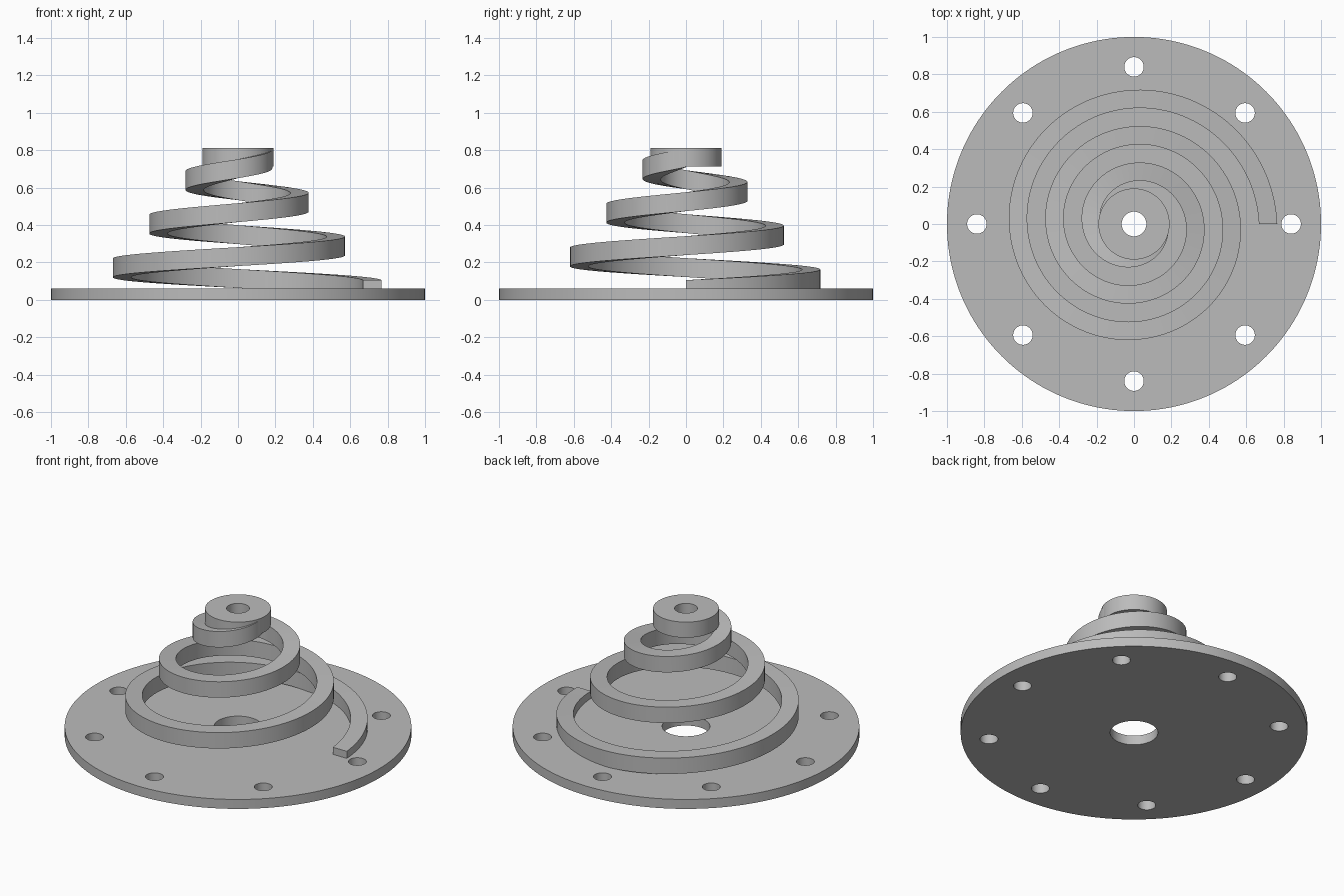
import bpy, bmesh
from math import cos, sin, pi, radians
from mathutils import Matrix

cube = bpy.data.objects.get("Cube")
if cube:
    bpy.data.objects.remove(cube, do_unlink=True)

grey = bpy.data.materials.new("plain grey")
grey.use_nodes = True
GREY = (0.5, 0.5, 0.5, 1)
grey.diffuse_color = GREY
grey.node_tree.nodes["Principled BSDF"].inputs["Base Color"].default_value = GREY


def make_object(name, bm):
    bmesh.ops.recalc_face_normals(bm, faces=bm.faces)
    mesh = bpy.data.meshes.new(name)
    bm.to_mesh(mesh)
    bm.free()
    mesh.materials.append(grey)
    obj = bpy.data.objects.new(name, mesh)
    bpy.context.collection.objects.link(obj)
    return obj


def activate(obj):
    bpy.ops.object.select_all(action='DESELECT')
    obj.select_set(True)
    bpy.context.view_layer.objects.active = obj


def add_cylinder(bm, radius, z0, z1, x=0, y=0, sides=48):
    bmesh.ops.create_cone(bm, cap_ends=True, segments=sides, radius1=radius,
                          radius2=radius, depth=z1 - z0,
                          matrix=Matrix.Translation((x, y, (z0 + z1) / 2)))


def drilled_disc(name, radius, z0, z1, holes, sides):
    """Disc with round holes given as (radius, x, y)."""
    bm = bmesh.new()
    add_cylinder(bm, radius, z0, z1, sides=sides)
    disc = make_object(name, bm)
    bm = bmesh.new()
    for r, x, y in holes:
        add_cylinder(bm, r, z0 - 0.1, z1 + 0.1, x, y)
    cutter = make_object(name + "_cutter", bm)
    cutter.hide_render = True
    mod = disc.modifiers.new("holes", 'BOOLEAN')
    mod.operation = 'DIFFERENCE'
    mod.solver = 'EXACT'
    mod.object = cutter
    activate(disc)
    bpy.ops.object.modifier_apply(modifier=mod.name)
    bpy.data.objects.remove(cutter, do_unlink=True)
    return disc


# Base plate with a ring of bolt holes and a centre hole
BOLTS = 8
bolt_holes = [(0.052, 0.84 * cos(2 * pi * i / BOLTS), 0.84 * sin(2 * pi * i / BOLTS))
              for i in range(BOLTS)]
base = drilled_disc("base_plate", 1.0, 0, 0.06, [(0.138, 0, 0)] + bolt_holes, 160)

# Conical spring: a square section winding inward and upward
TURNS, STEPS, SECTION = 3, 120, 0.098
bm = bmesh.new()
previous = None
for i in range(TURNS * STEPS + 1):
    t = i / STEPS
    a = 2 * pi * t
    outer, low = 0.766 - 0.195 * t, 0.004 + 0.235 * t
    inner, high = outer - SECTION, low + 0.101
    ring = [bm.verts.new((r * cos(a), r * sin(a), z))
            for r, z in ((inner, low), (outer, low), (outer, high), (inner, high))]
    if previous:
        for k in range(4):
            n = (k + 1) % 4
            bm.faces.new((previous[k], previous[n], ring[n], ring[k]))
    else:
        bm.faces.new(ring)
    previous = ring
bm.faces.new(previous)
spring = make_object("conical_spring", bm)

# Top collar with its bore
collar = drilled_disc("top_collar", 0.19, 0.712, 0.811, [(0.066, 0, 0)], 96)

for part in (base, spring, collar):
    activate(part)
    bpy.ops.object.shade_smooth_by_angle(angle=radians(30))
